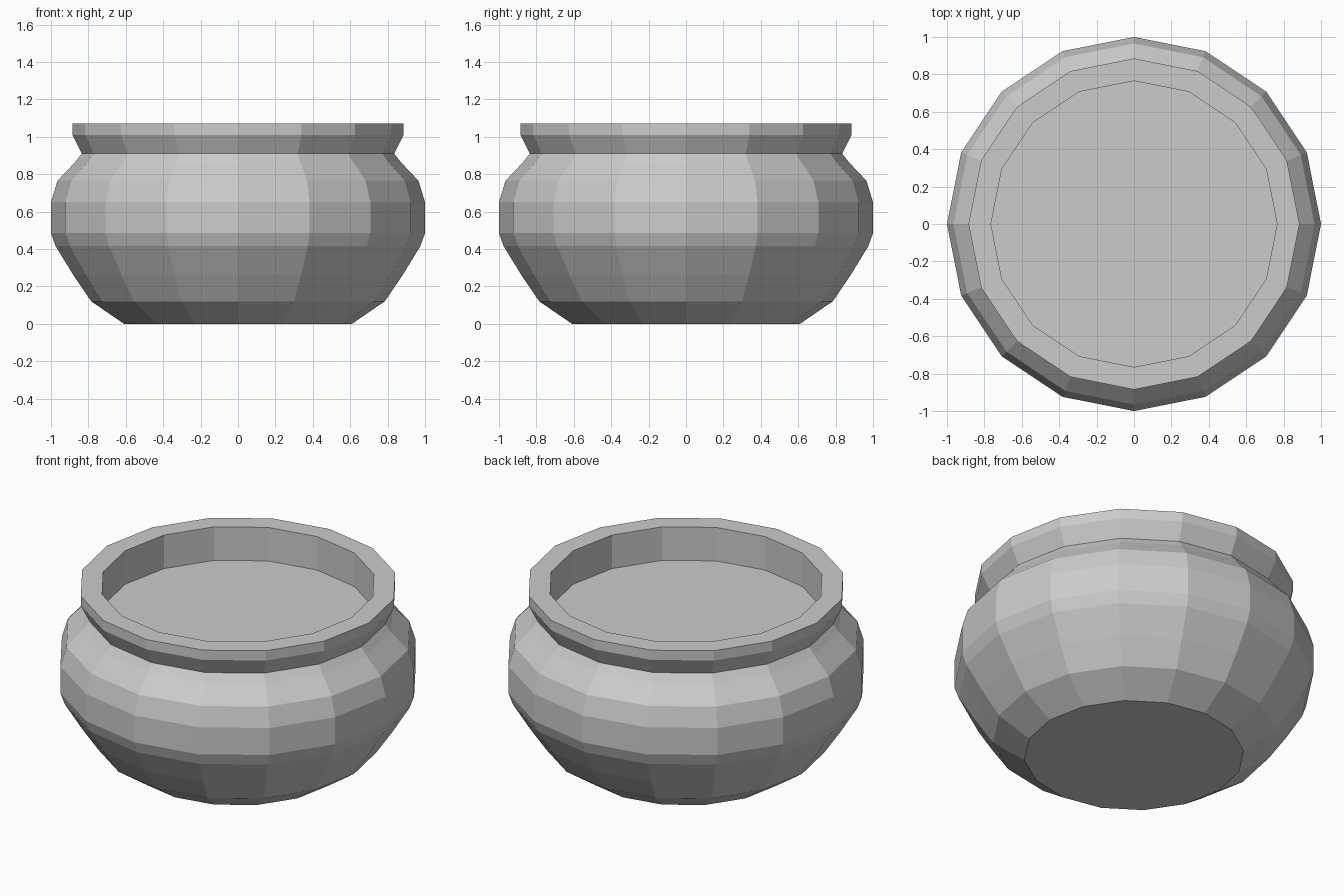
import bpy
import bmesh
from math import cos, sin, tau

cube = bpy.data.objects.get("Cube")
if cube:
    bpy.data.objects.remove(cube, do_unlink=True)

SIDES = 16

# Plain grey clay
clay = bpy.data.materials.new("grey clay")
clay.use_nodes = True
GREY = (0.6, 0.6, 0.6, 1)
clay.diffuse_color = GREY
clay.node_tree.nodes["Principled BSDF"].inputs["Base Color"].default_value = GREY


def lathe(name, profile, material):
    """Turn (radius, height) points around z, closing both ends with flat caps."""
    bm = bmesh.new()
    rings = [[bm.verts.new((r * cos(tau * i / SIDES), r * sin(tau * i / SIDES), z))
              for i in range(SIDES)] for r, z in profile]
    for low, high in zip(rings, rings[1:]):
        for i in range(SIDES):
            j = (i + 1) % SIDES
            bm.faces.new((low[i], low[j], high[j], high[i]))
    bm.faces.new(rings[0][::-1])
    bm.faces.new(rings[-1])
    mesh = bpy.data.meshes.new(name)
    bm.to_mesh(mesh)
    bm.free()
    mesh.materials.append(material)
    obj = bpy.data.objects.new(name, mesh)
    bpy.context.collection.objects.link(obj)
    return obj


# Outside of the pot from base to shoulder, then neck, rim and inner fill level
belly = [(0.61, 0), (0.785, 0.12), (0.88, 0.26), (0.975, 0.415),
         (1, 0.485), (1, 0.65), (0.965, 0.765), (0.87, 0.865)]
neck_and_rim = [(0.835, 0.91), (0.885, 1.01), (0.885, 1.07)]
inside = [(0.765, 1.07), (0.765, 0.865)]
lathe("pot", belly + neck_and_rim + inside, clay)
